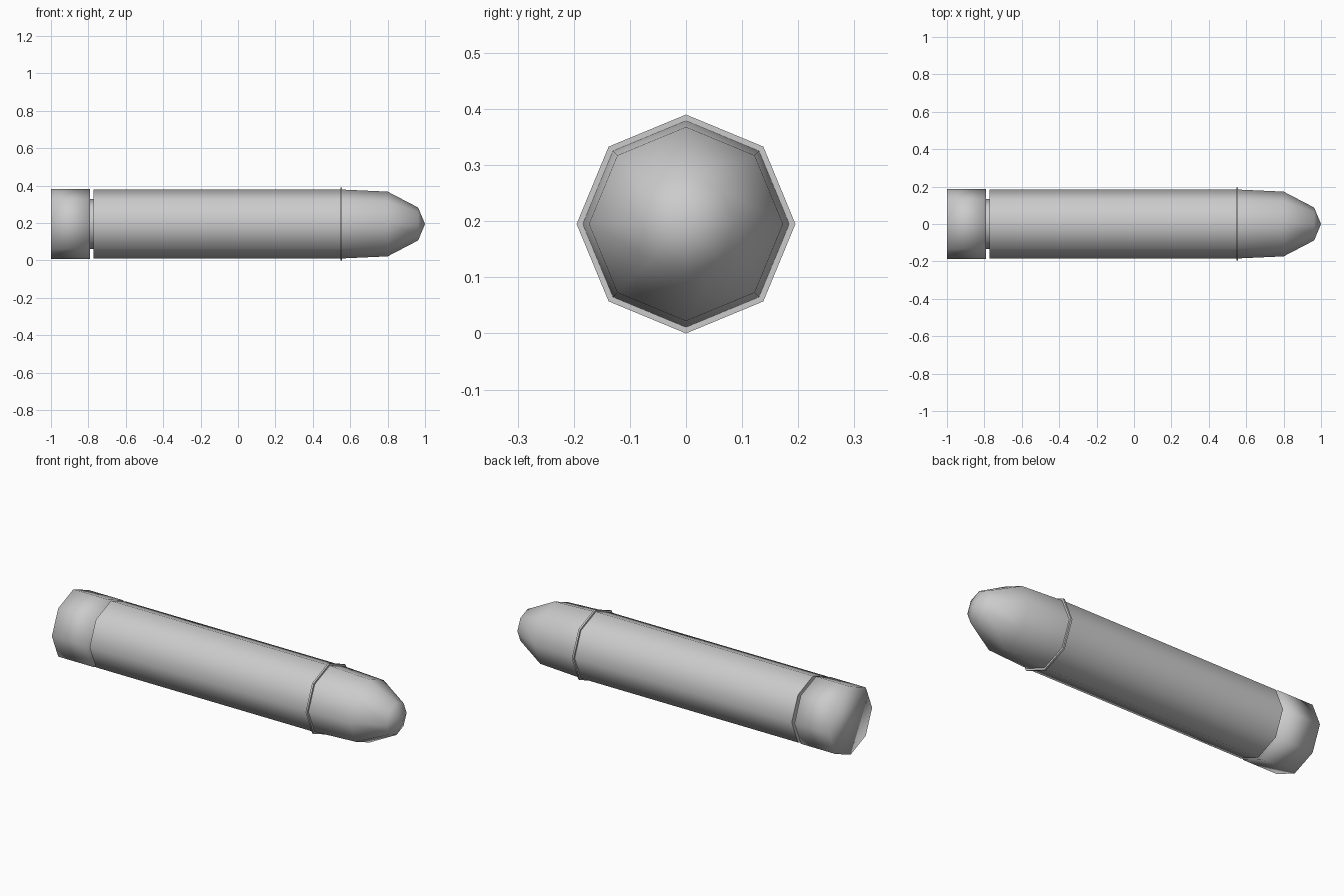
import bpy, bmesh, math

if "Cube" in bpy.data.objects:
    bpy.data.objects.remove(bpy.data.objects["Cube"])

SIDES = 8
AXIS_Z = 0.195


def lathe(name, profile, angle):
    """Revolve (x, radius) points around the long axis; radius 0 makes a tip."""
    bm = bmesh.new()
    rings = []
    for x, r in profile:
        if r == 0:
            rings.append([bm.verts.new((x, 0, AXIS_Z))])
        else:
            rings.append([bm.verts.new((x, r * math.cos(i * math.tau / SIDES),
                                        AXIS_Z + r * math.sin(i * math.tau / SIDES)))
                          for i in range(SIDES)])
    for a, b in zip(rings, rings[1:]):
        for i in range(SIDES):
            j = (i + 1) % SIDES
            if len(b) == 1:
                bm.faces.new((a[i], a[j], b[0]))
            else:
                bm.faces.new((a[i], a[j], b[j], b[i]))
    for ring in (rings[0], rings[-1]):
        if len(ring) > 1:
            bm.faces.new(ring)
    bmesh.ops.recalc_face_normals(bm, faces=bm.faces)
    mesh = bpy.data.meshes.new(name)
    bm.to_mesh(mesh)
    bm.free()
    ob = bpy.data.objects.new(name, mesh)
    bpy.context.collection.objects.link(ob)
    bpy.ops.object.select_all(action='DESELECT')
    ob.select_set(True)
    bpy.context.view_layer.objects.active = ob
    bpy.ops.object.shade_smooth_by_angle(angle=math.radians(angle))
    return ob


# Base disc, softly shaded over its edges
lathe("casing_base", [(-1.0, 0.187), (-0.79, 0.187)], 100)

# Casing: extraction groove, long body and mouth rim
lathe("casing_body", [(-0.79, 0.134), (-0.772, 0.134), (-0.772, 0.185),
                      (0.547, 0.185), (0.547, 0.195), (0.557, 0.195),
                      (0.557, 0.183)], 50)

# Tapered nose
lathe("nose", [(0.557, 0.184), (0.80, 0.173), (0.963, 0.088), (1.0, 0)], 60)
